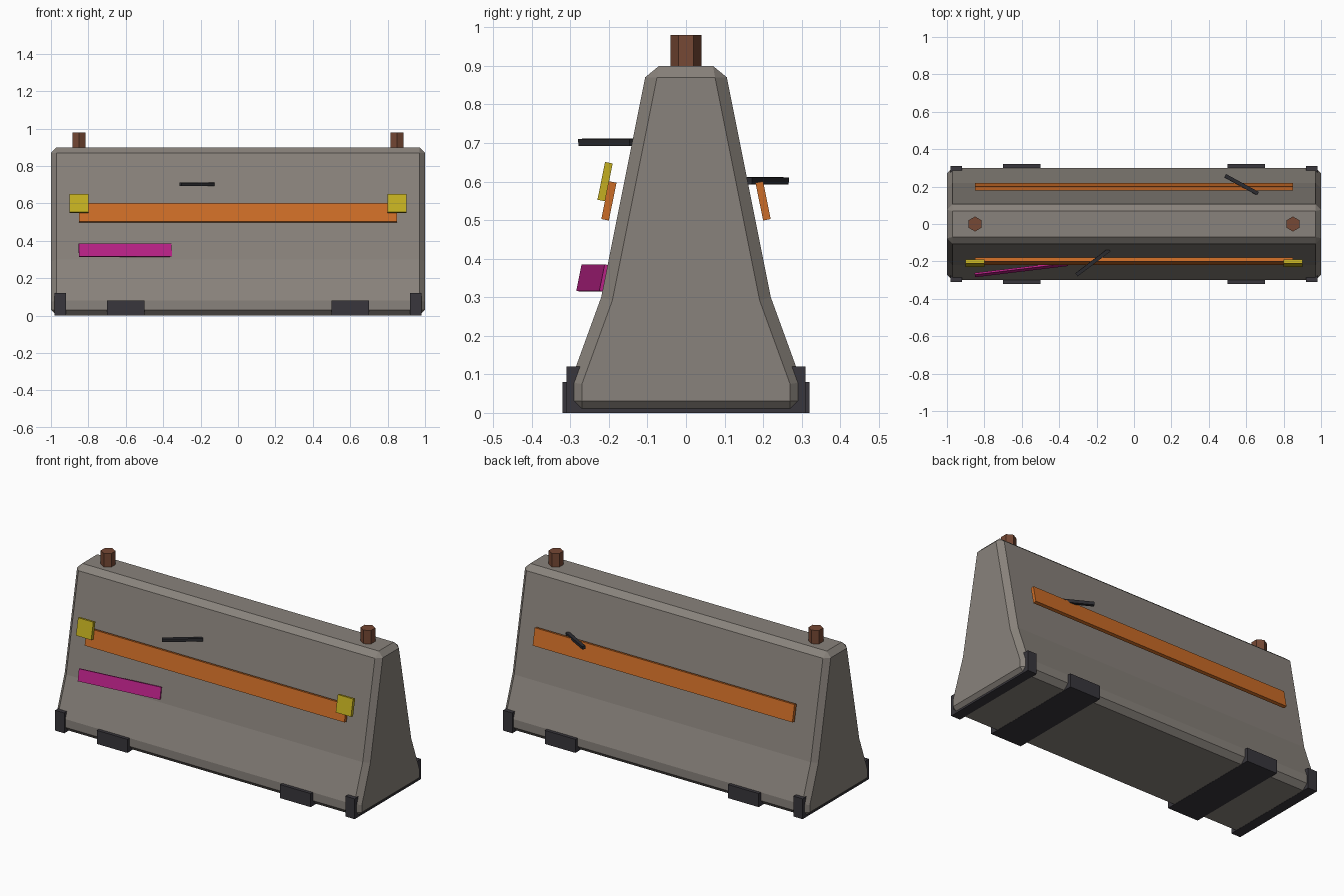
import bpy
import bmesh

if "Cube" in bpy.data.objects:
    bpy.data.objects.remove(bpy.data.objects["Cube"], do_unlink=True)


def material(name, rgb):
    m = bpy.data.materials.new(name)
    m.use_nodes = True
    m.diffuse_color = (*rgb, 1)
    m.node_tree.nodes["Principled BSDF"].inputs["Base Color"].default_value = (*rgb, 1)
    return m


concrete = material("concrete", (0.25, 0.225, 0.2))
rubber = material("dark rubber", (0.04, 0.037, 0.045))
iron = material("dark iron", (0.025, 0.025, 0.03))
rust = material("rusty brown", (0.18, 0.065, 0.035))
orange = material("orange paint", (0.6, 0.15, 0.02))
yellow = material("yellow reflector", (0.55, 0.43, 0.015))
magenta = material("magenta paint", (0.5, 0.016, 0.25))


def box(name, size, loc, mat, rot=(0, 0, 0)):
    bpy.ops.mesh.primitive_cube_add(size=1, location=loc, rotation=rot)
    ob = bpy.context.object
    ob.name = name
    ob.scale = size
    ob.data.materials.append(mat)
    return ob


# Barrier body: half profile mirrored, extruded along x, edges chamfered
half = [(0.3, 0.001), (0.3, 0.08), (0.22, 0.3), (0.1, 0.9)]
profile = half + [(-y, z) for y, z in reversed(half)]
bm = bmesh.new()
face = bm.faces.new([bm.verts.new((-1, y, z)) for y, z in profile])
out = bmesh.ops.extrude_face_region(bm, geom=[face])
verts = [v for v in out["geom"] if isinstance(v, bmesh.types.BMVert)]
bmesh.ops.translate(bm, verts=verts, vec=(2, 0, 0))
bmesh.ops.recalc_face_normals(bm, faces=bm.faces)
mesh = bpy.data.meshes.new("barrier_body")
bm.to_mesh(mesh)
bm.free()
mesh.materials.append(concrete)
body = bpy.data.objects.new("barrier_body", mesh)
bpy.context.collection.objects.link(body)
bevel = body.modifiers.new("chamfer", "BEVEL")
bevel.width = 0.03
bevel.segments = 1
bevel.limit_method = "ANGLE"

TILT = 0.2
for side, s in (("left", 1), ("right", -1)):
    # Base pads and end guards
    box(f"{side}_base_pad", (0.2, 0.64, 0.08), (0.6 * s, 0, 0.04), rubber)
    box(f"{side}_end_guard", (0.06, 0.62, 0.12), (0.95 * s, 0, 0.06), rubber)
    # Hexagonal lifting posts
    bpy.ops.mesh.primitive_cylinder_add(vertices=6, radius=0.04, depth=0.16,
                                        location=(0.85 * s, 0, 0.9))
    post = bpy.context.object
    post.name = f"{side}_lifting_post"
    post.data.materials.append(rust)
    # Front reflectors
    box(f"{side}_reflector", (0.1, 0.02, 0.1), (0.85 * s, -0.21, 0.6), yellow, (-TILT, 0, 0))

# Painted rails on both faces
for side, s in (("front", -1), ("back", 1)):
    box(f"{side}_rail", (1.7, 0.02, 0.1), (0, 0.2 * s, 0.55), orange, (TILT * s, 0, 0))

# Loose painted strip and protruding bars
box("painted_strip", (0.5, 0.01, 0.07), (-0.603, -0.243, 0.35), magenta, (-TILT, 0, 0.12))
box("front_bar", (0.22, 0.02, 0.018), (-0.22, -0.205, 0.702), iron, (0.05, 0, 0.65))
box("back_bar", (0.2, 0.02, 0.018), (0.575, 0.21, 0.602), iron, (-0.05, 0, -0.5))
